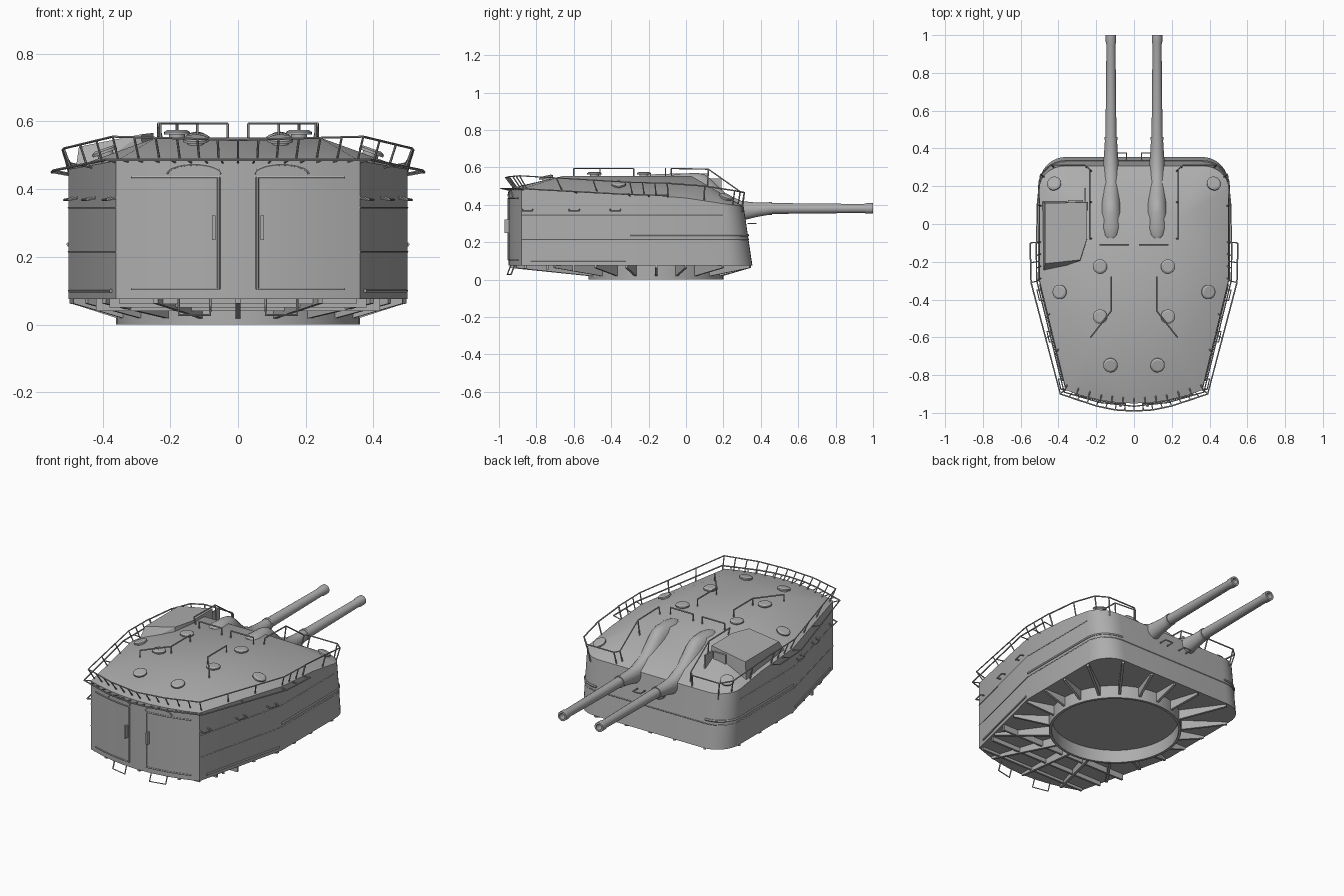
import bpy, bmesh, math
from mathutils import Vector
from mathutils.bvhtree import BVHTree

cube = bpy.data.objects.get("Cube")
if cube:
    bpy.data.objects.remove(cube, do_unlink=True)

grey = bpy.data.materials.new("naval_grey")
grey.use_nodes = True
grey.diffuse_color = (0.42, 0.42, 0.42, 1)
grey.node_tree.nodes["Principled BSDF"].inputs["Base Color"].default_value = (0.42, 0.42, 0.42, 1)
parts = []


def register(name, data):
    ob = bpy.data.objects.new(name, data)
    bpy.context.scene.collection.objects.link(ob)
    data.materials.append(grey)
    parts.append(ob)
    return ob


def from_bmesh(name, bm):
    bmesh.ops.recalc_face_normals(bm, faces=bm.faces)
    me = bpy.data.meshes.new(name)
    bm.to_mesh(me)
    bm.free()
    return register(name, me)


def hull(name, points):
    """Convex solid around the points."""
    bm = bmesh.new()
    for p in points:
        bm.verts.new(p)
    out = bmesh.ops.convex_hull(bm, input=bm.verts)
    bmesh.ops.delete(bm, geom=[v for v in out["geom_interior"] if isinstance(v, bmesh.types.BMVert)], context="VERTS")
    bmesh.ops.dissolve_limit(bm, angle_limit=0.01, verts=bm.verts, edges=bm.edges)
    return from_bmesh(name, bm)


def box(name, lo, hi):
    return hull(name, [(x, y, z) for x in (lo[0], hi[0]) for y in (lo[1], hi[1]) for z in (lo[2], hi[2])])


def loft(name, rings, x=0, sides=24, closed=False):
    """Rings (y, centre z, half width, half height) skinned along y."""
    bm = bmesh.new()
    loops = []
    for y, zc, rx, rz in rings:
        angles = [2 * math.pi * i / sides for i in range(sides)]
        loops.append([bm.verts.new((x + rx * math.cos(a), y, zc + rz * math.sin(a))) for a in angles])
    pairs = list(zip(loops, loops[1:])) + ([(loops[-1], loops[0])] if closed else [])
    for a, b in pairs:
        for i in range(sides):
            j = (i + 1) % sides
            bm.faces.new((a[i], a[j], b[j], b[i]))
    if not closed:
        bm.faces.new(loops[0])
        bm.faces.new(loops[-1])
    return from_bmesh(name, bm)


def tube(name, points, r=0.004, cyclic=False):
    cu = bpy.data.curves.new(name, "CURVE")
    cu.dimensions = "3D"
    cu.bevel_depth = r
    cu.bevel_resolution = 1
    cu.use_fill_caps = True
    sp = cu.splines.new("POLY")
    sp.points.add(len(points) - 1)
    for p, co in zip(sp.points, points):
        p.co = (*co, 1)
    sp.use_cyclic_u = cyclic
    return register(name, cu)


# Plan outline of one side, from the door end to the gun end
def rear_y(x):
    return -0.95 + 0.07 * (x / 0.36) ** 2


def rim_z(y):
    keys = ((-1.1, 0.493), (-0.1, 0.45), (0.2, 0.408), (0.5, 0.375))
    for (a, za), (b, zb) in zip(keys, keys[1:]):
        if y <= b:
            return za + (zb - za) * (y - a) / (b - a)


half = [(x, rear_y(x)) for x in (0, 0.09, 0.18, 0.27, 0.36)]
half += [(0.5, -0.3), (0.5, 0.0)]
half += [(0.36 + 0.14 * math.cos(t), 0.215 + 0.14 * math.sin(t)) for t in [math.pi / 16 * i for i in range(9)]]
half.append((0, 0.355))


def lean(x, y, z):
    """Move a wall point back with the slanted gun-end plate."""
    return (x, y - max(0, y - 0.1) * 0.18 * (z - 0.075) / 0.31, z)


# Armoured house: wall, sloped roof and flat crown in one solid
points = []
for s in (-1, 1):
    for x, y in half:
        points += [(s * x, y, 0.075), lean(s * x, y, rim_z(y))]
    points += [(s * 0.24, -0.66, 0.553), (s * 0.24, 0.03, 0.553)]
house = hull("turret_house", points)
me = house.data
tree = BVHTree.FromPolygons([v.co for v in me.vertices], [p.vertices for p in me.polygons])


def roof(x, y):
    hit = tree.ray_cast(Vector((x, y, 1)), Vector((0, 0, -1)))
    return (hit[0].z, hit[1]) if hit[0] else (rim_z(y), Vector((0, 0, 1)))


# Sighting cabin on one side of the roof
plan = [(-0.485, 0.12), (-0.24, 0.12), (-0.24, -0.08), (-0.28, -0.21), (-0.485, -0.27)]
tops = [(-0.47, 0.11, 0.525), (-0.25, 0.115, 0.566), (-0.25, -0.08, 0.566), (-0.285, -0.19, 0.562), (-0.47, -0.21, 0.525)]
hull("sighting_cabin", [(x, y, 0.42) for x, y in plan] + tops)
box("cabin_shutter", (-0.35, 0.115, 0.46), (-0.27, 0.127, 0.54))
box("cabin_open_door", (-0.262, 0.12, 0.44), (-0.254, 0.19, 0.54))

# Base ring
base = loft("base_ring", [(0, 0, 0.36, 0.36), (0.085, 0, 0.36, 0.36), (0.085, 0, 0.345, 0.345), (0, 0, 0.345, 0.345)], sides=48, closed=True)
base.rotation_euler.x = math.pi / 2
base.location.y = -0.16

# Tapered brackets between the ring and the wall
for i in range(20):
    a = 2 * math.pi * (i + 0.0) / 20 + math.pi / 2
    d = Vector((math.cos(a), math.sin(a), 0))
    side = Vector((-d.y, d.x, 0)) * 0.007
    c = Vector((0, -0.16, 0))
    reach = tree.ray_cast(Vector((0, -0.16, 0.1)), d)[3] - 0.008
    prof = [(0.355, 0.08), (0.355, 0.018), (reach, 0.062), (reach, 0.08)]
    hull("base_bracket", [c + d * r + side * s + Vector((0, 0, z)) for r, z in prof for s in (-1, 1)])
for y, w, z in ((-0.6, 0.42, 0.04), (-0.74, 0.38, 0.05), (-0.86, 0.35, 0.06)):
    box("floor_beam", (-w, y - 0.006, z), (w, y + 0.006, 0.08))

# Twin guns with curved hoods
hood = [(-0.075, 0.545, 0.02, 0.012), (-0.06, 0.54, 0.038, 0.022), (-0.02, 0.53, 0.052, 0.037), (0.06, 0.50, 0.055, 0.07),
        (0.1, 0.475, 0.054, 0.087), (0.13, 0.45, 0.052, 0.09), (0.17, 0.415, 0.05, 0.085), (0.22, 0.385, 0.048, 0.069),
        (0.3, 0.367, 0.042, 0.052), (0.38, 0.373, 0.036, 0.038), (0.46, 0.38, 0.031, 0.031)]
barrel = [(0.4, 0.029), (0.47, 0.029), (0.95, 0.024), (0.965, 0.028), (1.0, 0.028), (1.0, 0.017), (0.9, 0.017)]
for s in (-1, 1):
    x = s * 0.122
    loft("gun_hood", hood, x)
    loft("gun_barrel", [(y, 0.38, r, r) for y, r in barrel], x)
    loft("barrel_collar", [(y, 0.38, 0.034, 0.034) for y in (0.445, 0.46)], x)

# Low round roof vents
vents = ((0.42, 0.21), (0.18, -0.225), (0.39, -0.36), (0.18, -0.49), (0.125, -0.745))
for s in (-1, 1):
    for x, y in vents:
        z, n = roof(s * x, y)
        vent = loft("roof_vent", [(-0.01, 0, 0.024, 0.024), (0.008, 0, 0.024, 0.024), (0.008, 0, 0.038, 0.038), (0.016, 0, 0.038, 0.038), (0.022, 0, 0.028, 0.028)])
        vent.rotation_euler = n.to_track_quat("Y", "Z").to_euler()
        vent.location = (s * x, y, z)


# Handrails with posts standing on the roof
def handrail(name, pts, r=0.004, inset=0.0):
    tube(name, pts, r)
    for x, y, z in pts:
        bx, by = x * (1 - inset), y * (1 - inset)
        tube(name + "_post", [(x, y, z), (bx, by, roof(bx, by)[0] - 0.005)], r)


def divide(pts, n):
    out = []
    for a, b in zip(pts, pts[1:]):
        out += [Vector(a).lerp(Vector(b), i / n) for i in range(n)]
    return out + [Vector(pts[-1])]


for s in (-1, 1):
    handrail("crown_rail", [(s * x, y, 0.594) for x, y in ((0.12, -0.28), (0.12, -0.46), (0.23, -0.6))])
    handrail("gun_rail", [(s * 0.03, -0.11, 0.594), (s * 0.18, -0.11, 0.594)])
    corner = ((0.235, -0.08, 0.594), (0.235, 0.12, 0.59), (0.235, 0.29, 0.47), (0.26, 0.312, 0.465),
              (0.44, 0.312, 0.465), (0.495, 0.26, 0.475), (0.512, 0.1, 0.5), (0.515, -0.1, 0.515))
    handrail("corner_rail", [(s * x, y, z) for x, y, z in corner], 0.004, 0.04)
    edge = [(0, -0.965, 0.545), (0.18, -0.945, 0.55), (0.37, -0.89, 0.555), (0.515, -0.3, 0.52), (0.518, -0.1, 0.515)]
    handrail("edge_rail", [(s * p.x, p.y, p.z) for p in divide(edge, 3)], 0.0035, 0.045)
    outer = [(0, -0.99, 0.487), (0.1, -0.984, 0.487), (0.2, -0.963, 0.487), (0.3, -0.93, 0.487), (0.39, -0.9, 0.487), (0.545, -0.31, 0.455), (0.55, -0.1, 0.45)]
    tube("outer_wire", [(s * x, y, z) for x, y, z in outer])
    for p in divide(outer, 2):
        tube("wire_strut", [(s * p.x, p.y, p.z), (s * p.x * 0.9, p.y * 0.955, p.z - 0.01)], 0.003)

    # Wall ledges and steps
    def ledge(z, first, last, r):
        tube("wall_ledge", [lean(s * x, y, z) for x, y in half[first:last]], r)
    ledge(0.345, 4, 8, 0.003)
    ledge(0.215, 4, 17, 0.003)
    ledge(0.237, 5, 16, 0.007)
    tube("lower_ledge", [(s * 0.374, -0.83, 0.1), (s * 0.497, -0.32, 0.1)], 0.006)
    for y in (-0.85, -0.6, -0.38):
        x = 0.36 + 0.14 * (y + 0.88) / 0.58
        tube("side_step", [(s * (x - 0.01), y - 0.025, 0.375), (s * (x + 0.02), y - 0.025, 0.368),
                           (s * (x + 0.033), y + 0.03, 0.368), (s * x, y + 0.03, 0.375)])

    # Doors on the curved plate, with a drip arch, handle and hanging step
    def on_door(pts):
        return [(s * x, rear_y(x) - 0.001, z) for x, z in pts]
    xs = (0.055, 0.12, 0.19, 0.25, 0.315)
    tube("door_top", on_door([(x, 0.435) for x in xs]))
    tube("door_bottom", on_door([(x, 0.105) for x in xs]))
    tube("door_edge", on_door([(0.057, 0.435), (0.057, 0.105)]), 0.005)
    tube("door_arch", on_door([(0.13 + 0.08 * math.cos(t), 0.445 + 0.028 * math.sin(t)) for t in [math.pi * i / 10 for i in range(11)]]))
    box("door_handle", (s * 0.067, -0.97, 0.25), (s * 0.077, -0.94, 0.322))
    tube("hanging_step", [(s * 0.082, -0.93, 0.095), (s * 0.082, -0.955, 0.028), (s * 0.175, -0.935, 0.028), (s * 0.175, -0.91, 0.095)])
    tube("gun_end_step", [(s * 0.04, 0.33, 0.3), (s * 0.04, 0.375, 0.3), (s * 0.09, 0.375, 0.3), (s * 0.09, 0.33, 0.3)])

# Smooth curved parts while keeping plate edges sharp
bpy.ops.object.select_all(action="DESELECT")
for ob in parts:
    ob.select_set(True)
bpy.context.view_layer.objects.active = next(o for o in parts if o.type == "CURVE")
bpy.ops.object.convert(target="MESH")
bpy.context.view_layer.objects.active = house
bpy.ops.object.shade_smooth_by_angle(angle=math.radians(25))
